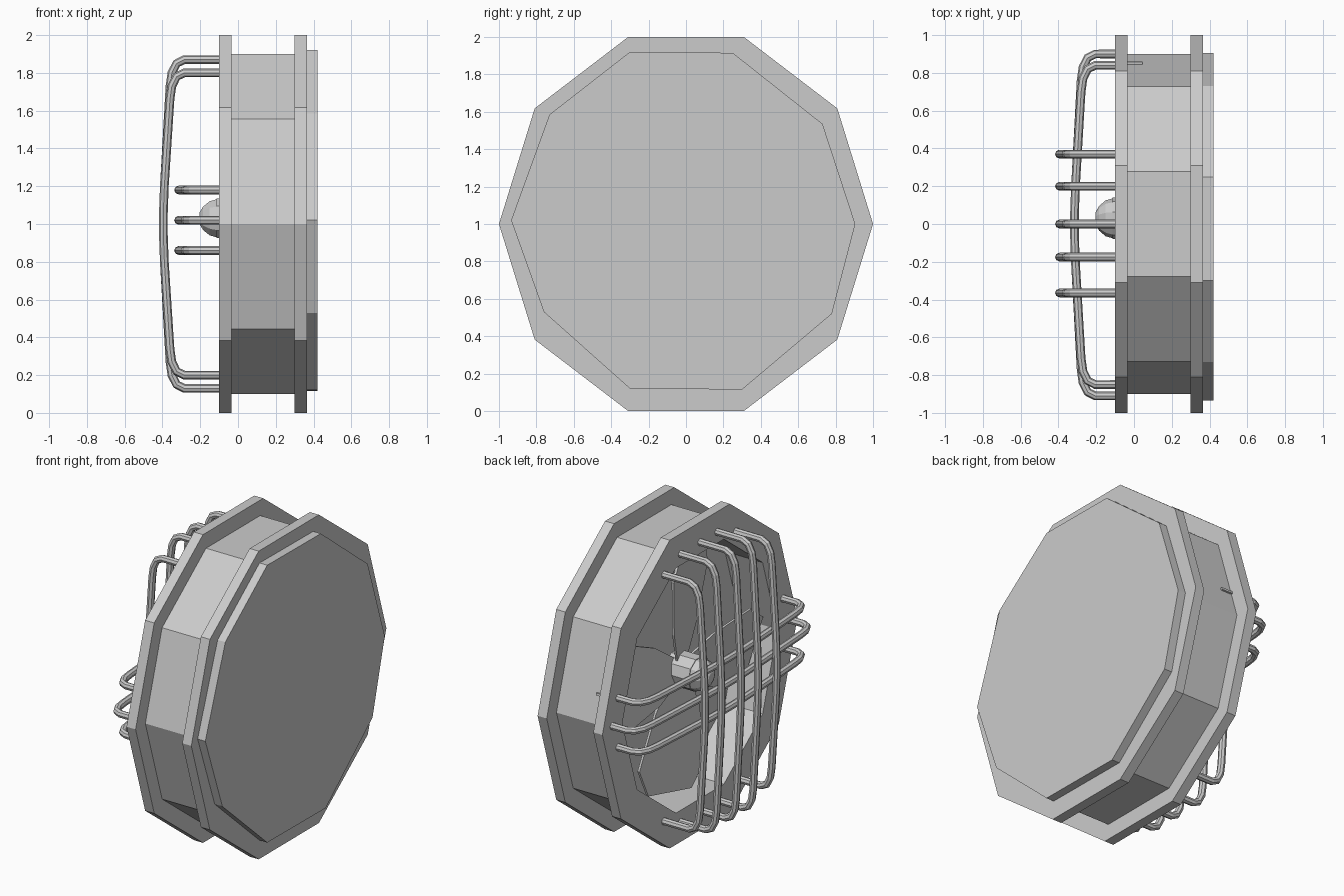
import bpy, bmesh, math
from mathutils import Matrix

if "Cube" in bpy.data.objects:
    bpy.data.objects.remove(bpy.data.objects["Cube"])

SIDES = 10
ZS = 1 / math.sin(math.radians(72))  # decagons are stretched to a square outline
INNER = 0.795


def finish(name, bm):
    bmesh.ops.recalc_face_normals(bm, faces=bm.faces)
    me = bpy.data.meshes.new(name)
    bm.to_mesh(me)
    bm.free()
    ob = bpy.data.objects.new(name, me)
    bpy.context.collection.objects.link(ob)
    return ob


def lathe(name, profile, sides, cy=0.0, cz=1.0, zs=1.0, closed=False):
    """Spin (x, radius) points about the x axis."""
    bm = bmesh.new()
    rings = []
    for x, r in profile:
        rings.append([bm.verts.new((x, cy + r * math.cos(2 * math.pi * i / sides),
                                    cz + zs * r * math.sin(2 * math.pi * i / sides)))
                      for i in range(sides)])
    pairs = list(zip(rings, rings[1:]))
    if closed:
        pairs.append((rings[-1], rings[0]))
    else:
        bm.faces.new(rings[0])
        bm.faces.new(rings[-1])
    for a, b in pairs:
        for i in range(sides):
            j = (i + 1) % sides
            bm.faces.new((a[i], a[j], b[j], b[i]))
    return finish(name, bm)


def bar(name, pts, radius=0.023):
    cu = bpy.data.curves.new(name, 'CURVE')
    cu.dimensions = '3D'
    cu.bevel_depth = radius
    cu.bevel_resolution = 2
    cu.use_fill_caps = True
    sp = cu.splines.new('POLY')
    sp.points.add(len(pts) - 1)
    for p, co in zip(sp.points, pts):
        p.co = (*co, 1)
    sp.use_smooth = False
    ob = bpy.data.objects.new(name, cu)
    bpy.context.collection.objects.link(ob)


# housing: two flanges and the drum between them, open at the rear
lathe("housing", [(-0.10, 1.0), (-0.035, 1.0), (-0.035, 0.90), (0.30, 0.90), (0.30, 1.0),
                  (0.365, 1.0), (0.365, INNER), (0.17, INNER), (-0.10, INNER)],
      SIDES, zs=ZS, closed=True)
lathe("inner_back_plate", [(0.17, INNER), (0.19, INNER)], SIDES, zs=ZS)

# slightly uneven cover plate
outline = [(0.905, 1.0), (0.73, 1.535), (0.25, 1.915), (-0.30, 1.92), (-0.73, 1.585),
           (-0.935, 1.02), (-0.76, 0.53), (-0.30, 0.12), (0.30, 0.115), (0.78, 0.52)]
bm = bmesh.new()
face = bm.faces.new([bm.verts.new((0.365, y, z)) for y, z in outline])
ext = bmesh.ops.extrude_face_region(bm, geom=[face], use_keep_orig=True)
bmesh.ops.translate(bm, vec=(0.055, 0, 0),
                    verts=[v for v in ext["geom"] if isinstance(v, bmesh.types.BMVert)])
finish("cover_plate", bm)

# fan hub: domed nose on a collar
HY, HZ = 0.03, 1.03
lathe("fan_nose", [(-0.205, 0.03), (-0.185, 0.065), (-0.15, 0.095), (-0.115, 0.105)], 10, HY, HZ)
lathe("fan_hub", [(-0.115, 0.11), (0.06, 0.11)], 10, HY, HZ)
lathe("fan_shaft", [(0.06, 0.05), (0.18, 0.05)], 8, HY, HZ)

# pitched fan blades: (radius, half width) sections
section = [(0.05, 0.07), (0.25, 0.17), (0.60, 0.26), (0.765, 0.17)]
for k in range(4):
    bm = bmesh.new()
    loops = []
    for r, w in section:
        lo, hi = 0.01 - 0.22 * w, 0.01 + 0.22 * w
        loops.append([bm.verts.new((x, r, t)) for x, t in
                      ((lo, -w), (hi, w), (hi + 0.015, w), (lo + 0.015, -w))])
    for a, b in zip(loops, loops[1:]):
        for i in range(4):
            j = (i + 1) % 4
            bm.faces.new((a[i], a[j], b[j], b[i]))
    bm.faces.new(loops[0])
    bm.faces.new(loops[-1])
    bmesh.ops.rotate(bm, cent=(0, 0, 0), verts=bm.verts,
                     matrix=Matrix.Rotation(math.radians(9 + 90 * k), 3, 'X'))
    bmesh.ops.translate(bm, vec=(0, HY, HZ), verts=bm.verts)
    finish(f"fan_blade_{k + 1}", bm)

# blade tip that pokes through the drum
bpy.ops.mesh.primitive_cube_add(size=1, location=(0.005, 0.81, 1.165))
tip = bpy.context.object
tip.name = "blade_tip"
tip.scale = (0.08, 0.10, 0.015)
tip.rotation_euler = (math.radians(9), 0, 0)


def guard_path(h, depth):
    """Half path of a guard bar: (x, distance from the middle), then mirrored."""
    half = [(-0.09, h), (-depth + 0.11, h), (-depth + 0.07, h - 0.02),
            (-depth + 0.045, h - 0.07), (-depth + 0.035, h - 0.14),
            (-depth + 0.005, 0.2), (-depth, 0.06)]
    return half + [(x, -d) for x, d in reversed(half)]


# upright guard bars
for n, (y, h) in enumerate([(0.37, 0.80), (0.2, 0.87), (0.0, 0.87), (-0.175, 0.87), (-0.365, 0.80)]):
    bar(f"upright_guard_bar_{n + 1}", [(x, y, 1.0 + d) for x, d in guard_path(h, 0.395)])

# cross guard bars
for n, (z, h) in enumerate([(1.18, 0.845), (1.02, 0.905), (0.86, 0.845)]):
    bar(f"cross_guard_bar_{n + 1}", [(x, d - 0.005, z) for x, d in guard_path(h, 0.315)])
